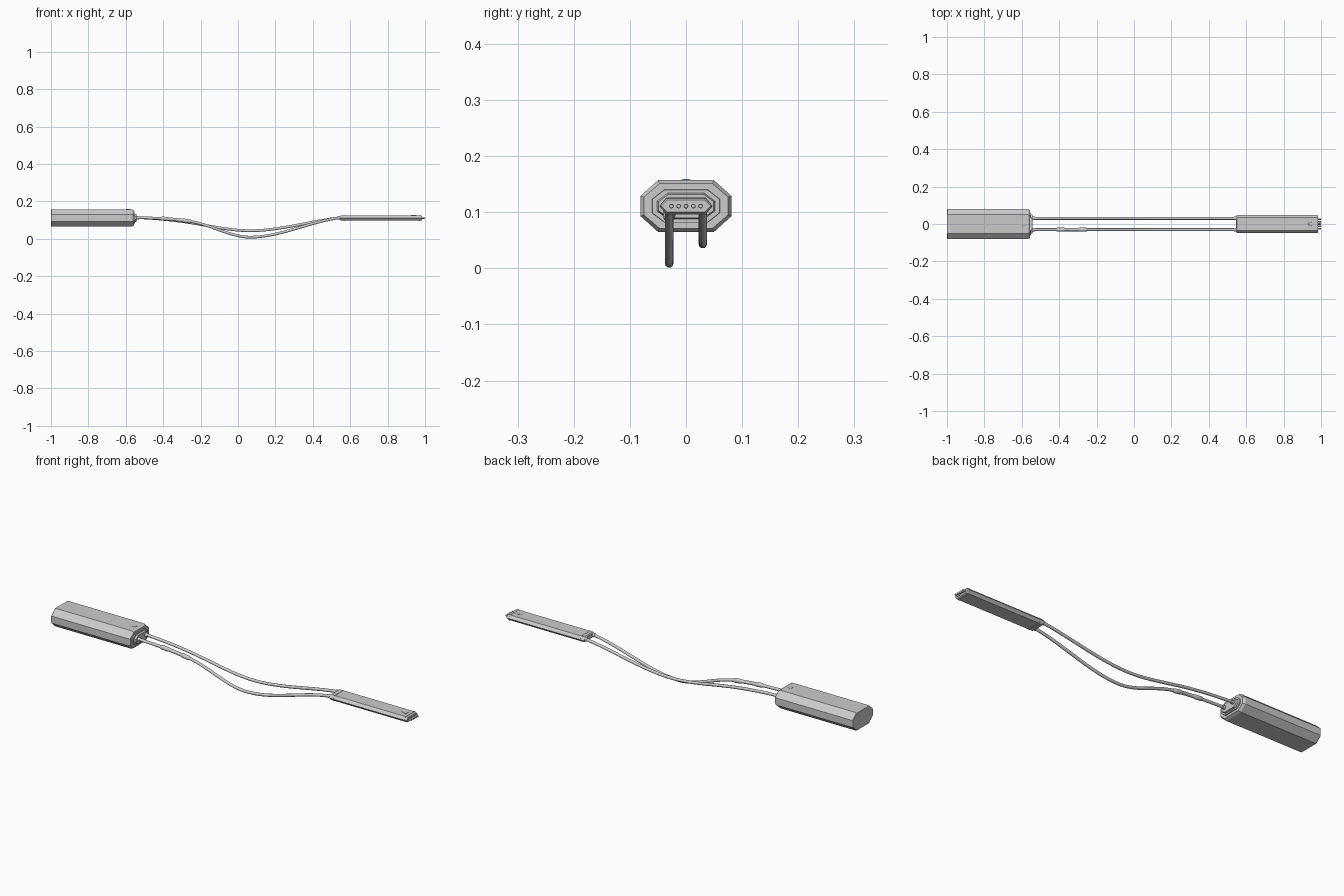
import bpy, bmesh
from mathutils import Vector

if "Cube" in bpy.data.objects:
    bpy.data.objects.remove(bpy.data.objects["Cube"])

ZC = 0.111


def octagon(hw, hh, fw, fh):
    """Chamfered section: half width/height and half lengths of the flats."""
    pts = [(fw, hh), (hw, fh), (hw, -fh), (fw, -hh)]
    return pts + [(-y, z) for y, z in reversed(pts)]


def hexagon(hw, hh, fw):
    return [(fw, hh), (hw, 0), (fw, -hh), (-fw, -hh), (-hw, 0), (-fw, hh)]


def loft(name, stations, zc=ZC):
    """Skin cross-sections placed along x and cap both ends."""
    bm = bmesh.new()
    rings = [[bm.verts.new((x, y, zc + z)) for y, z in sec] for x, sec in stations]
    for a, b in zip(rings, rings[1:]):
        for i in range(len(a)):
            j = (i + 1) % len(a)
            bm.faces.new((a[i], a[j], b[j], b[i]))
    bm.faces.new(rings[0])
    bm.faces.new(rings[-1])
    bmesh.ops.recalc_face_normals(bm, faces=bm.faces)
    me = bpy.data.meshes.new(name)
    bm.to_mesh(me)
    bm.free()
    ob = bpy.data.objects.new(name, me)
    bpy.context.collection.objects.link(ob)
    return ob


def hermite(keys, y, steps=14):
    """Smooth path through (x, z, slope) keys at constant y."""
    pts = []
    for (x0, z0, m0), (x1, z1, m1) in zip(keys, keys[1:]):
        d = x1 - x0
        for i in range(steps):
            t = i / steps
            z = ((2*t**3 - 3*t*t + 1)*z0 + (t**3 - 2*t*t + t)*d*m0
                 + (3*t*t - 2*t**3)*z1 + (t**3 - t*t)*d*m1)
            pts.append(Vector((x0 + t*d, y, z)))
    pts.append(Vector((keys[-1][0], y, keys[-1][1])))
    return pts


def tube(name, pts, radius, radii=None):
    cu = bpy.data.curves.new(name, 'CURVE')
    cu.dimensions = '3D'
    cu.bevel_depth = radius
    cu.bevel_resolution = 3
    cu.use_fill_caps = True
    sp = cu.splines.new('POLY')
    sp.points.add(len(pts) - 1)
    for i, p in enumerate(pts):
        sp.points[i].co = (*p, 1)
        sp.points[i].radius = radii[i] if radii else 1
    sp.use_smooth = True
    ob = bpy.data.objects.new(name, cu)
    bpy.context.collection.objects.link(ob)
    return ob


def at(pts, x):
    """Point on a path at a given x."""
    for a, b in zip(pts, pts[1:]):
        if a.x <= x <= b.x:
            return a.lerp(b, (x - a.x) / (b.x - a.x))


# Battery pack with a small chamfer at both ends
big = octagon(0.081, 0.046, 0.050, 0.018)
small = octagon(0.075, 0.040, 0.047, 0.016)
loft("battery_case", [(-1.0, octagon(0.079, 0.044, 0.049, 0.017)), (-0.997, big),
                      (-0.568, big), (-0.556, small)])
# Stepped collar on the wire side
loft("collar_lower", [(-0.57, octagon(0.062, 0.031, 0.039, 0.013)),
                      (-0.551, octagon(0.060, 0.029, 0.038, 0.012))])
loft("collar_upper", [(-0.56, octagon(0.054, 0.025, 0.034, 0.010)),
                      (-0.542, octagon(0.049, 0.021, 0.031, 0.008))])
# Indicator on top of the pack
loft("indicator", [(-0.60, octagon(0.008, 0.003, 0.006, 0.002)),
                   (-0.575, octagon(0.008, 0.003, 0.006, 0.002))], zc=0.156)

# Two hanging wires
front = hermite([(-0.56, 0.114, -0.03), (-0.25, 0.092, -0.16),
                 (0.065, 0.0085, 0), (0.56, 0.114, 0.10)], -0.030)
back = hermite([(-0.56, 0.114, -0.03), (-0.25, 0.085, -0.16),
                (0.065, 0.043, 0), (0.56, 0.114, 0.10)], 0.030)
tube("front_wire", front, 0.0075)
tube("back_wire", back, 0.0075)

# Inline splice on the front wire: two thick shells around a thinner middle
stops = [(-0.415, 0.8), (-0.408, 1.1), (-0.375, 1.1), (-0.370, 0.9),
         (-0.340, 0.9), (-0.295, 0.9), (-0.290, 1.1), (-0.257, 1.1), (-0.250, 0.8)]
tube("splice_sleeve", [at(front, x) for x, _ in stops], 0.0100, [r for _, r in stops])

# Strain reliefs at both ends of each wire
for label, path in (("front", front), ("back", back)):
    for end, xs in (("pack", (-0.55, -0.528)), ("plug", (0.535, 0.56))):
        tube(f"{label}_{end}_boot", [at(path, xs[0]), at(path, xs[1] - 0.0001)], 0.0095)

# Flat plug body, hexagonal in section
body = hexagon(0.047, 0.0135, 0.035)
loft("plug_body", [(0.545, hexagon(0.044, 0.010, 0.033)), (0.55, body),
                   (0.980, body), (0.984, hexagon(0.044, 0.011, 0.033))])
# Raised band and arrow mark near the plug ends
rim = hexagon(0.0475, 0.0148, 0.0355)
loft("plug_rear_band", [(0.565, rim), (0.572, rim)])
loft("plug_tip_band", [(0.968, rim), (0.974, rim)])
loft("arrow_mark", [(0.925, octagon(0.002, 0.001, 0.0015, 0.0005)),
                    (0.955, octagon(0.012, 0.001, 0.0115, 0.0005))], zc=ZC + 0.0138)

# Five hollow-tipped contact pins
for i in range(-2, 3):
    tube(f"contact_pin_{i + 3}", [Vector((x, i * 0.013, ZC)) for x in (0.97, 0.997, 1.0)],
         0.0042, [1, 1, 0.8])
